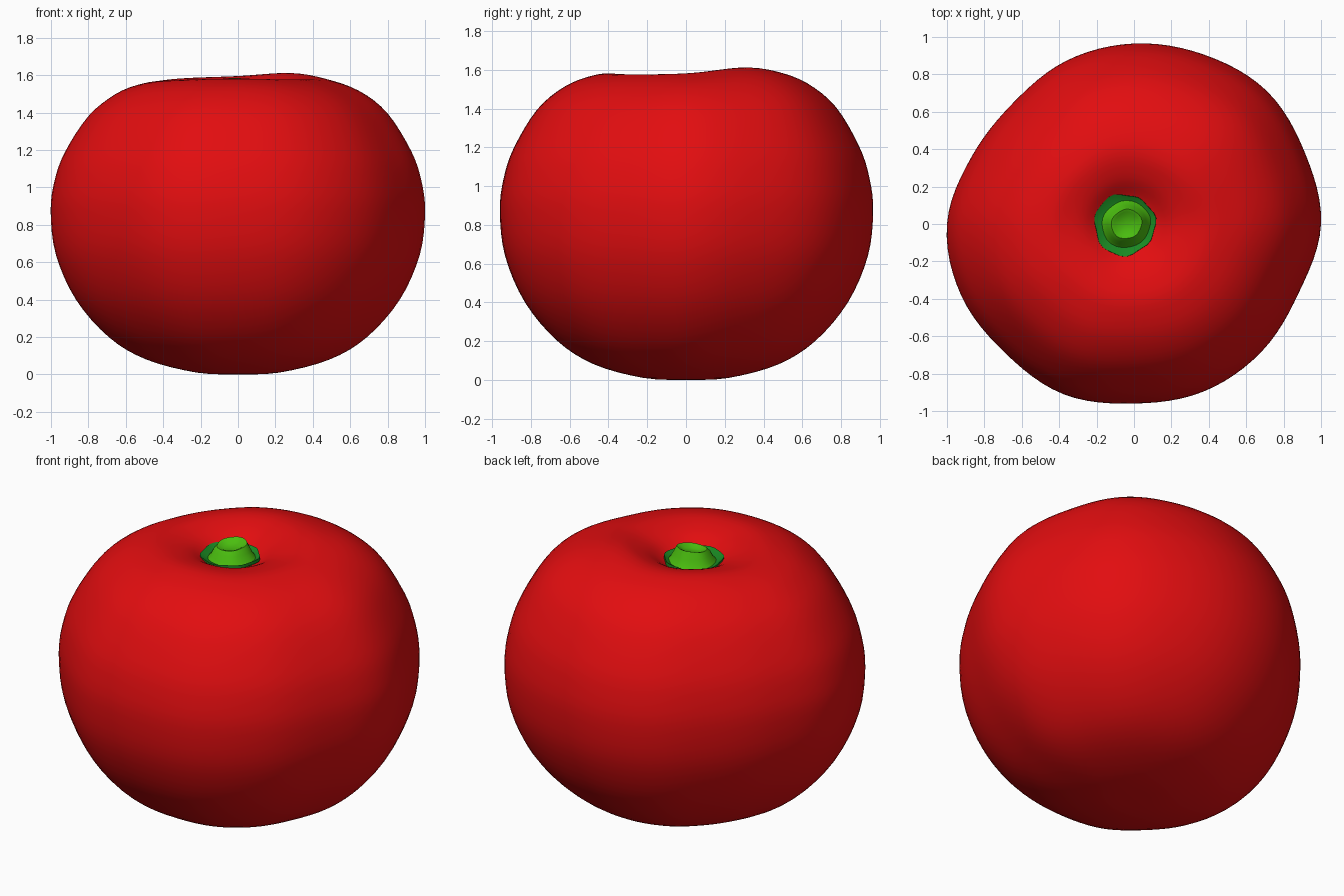
import bpy, bmesh, math

if "Cube" in bpy.data.objects:
    bpy.data.objects.remove(bpy.data.objects["Cube"])

def spline(pts, t, closed=False):
    """Catmull-Rom through tuples; t counts in points."""
    n = len(pts)
    i = int(math.floor(t))
    if not closed:
        i = min(i, n - 2)
    f = t - i
    get = (lambda k: pts[k % n]) if closed else (lambda k: pts[max(0, min(n - 1, k))])
    p0, p1, p2, p3 = (get(i + k) for k in (-1, 0, 1, 2))
    return tuple(0.5 * (2 * b + (c - a) * f + (2 * a - 5 * b + 4 * c - d) * f * f
                        + (3 * b - a - 3 * c + d) * f ** 3)
                 for a, b, c, d in zip(p0, p1, p2, p3))

def material(name, color):
    m = bpy.data.materials.new(name)
    m.diffuse_color = (*color, 1)
    m.use_nodes = True
    m.node_tree.nodes["Principled BSDF"].inputs["Base Color"].default_value = m.diffuse_color
    return m

def lathe(name, profile, sides, place, mat, angle):
    """Revolve (radius, z) from top to bottom; place() bends each point."""
    bm = bmesh.new()
    rings = []
    for r, z in profile:
        if r < 1e-4:
            rings.append([bm.verts.new(place(0, z, 0))])
        else:
            rings.append([bm.verts.new(place(r, z, 2 * math.pi * k / sides))
                          for k in range(sides)])
    for a, b in zip(rings, rings[1:]):
        for k in range(sides):
            j = (k + 1) % sides
            if len(a) == 1:
                bm.faces.new((a[0], b[k], b[j]))
            elif len(b) == 1:
                bm.faces.new((a[k], b[0], a[j]))
            else:
                bm.faces.new((a[k], b[k], b[j], a[j]))
    bmesh.ops.recalc_face_normals(bm, faces=bm.faces)
    me = bpy.data.meshes.new(name)
    bm.to_mesh(me)
    bm.free()
    ob = bpy.data.objects.new(name, me)
    bpy.context.collection.objects.link(ob)
    me.materials.append(mat)
    bpy.ops.object.select_all(action='DESELECT')
    ob.select_set(True)
    bpy.context.view_layer.objects.active = ob
    bpy.ops.object.shade_smooth_by_angle(angle=math.radians(angle))
    return ob

red = material("red_skin", (0.76, 0.004, 0.005))
leaf = material("dark_green", (0.010, 0.25, 0.016))
green = material("light_green", (0.07, 0.52, 0.005))

# Fruit: dimpled profile, uneven outline seen from the top, wavy rim
outline = [(v,) for v in (1.0, .99, 1.005, .98, .965, .945, .915, .94,
                          1.0, 1.0, .975, .985, .96, .97, .965, .955)]
rim = [(v,) for v in (-.005, .025, .008, -.003, -.02, -.012, -.005, -.01)]
profile = [(0, 1.46), (.08, 1.467), (.15, 1.49), (.25, 1.55), (.38, 1.585), (.5, 1.575),
           (.65, 1.52), (.8, 1.4), (.925, 1.2), (.98, 1.04), (1, .87), (.972, .64),
           (.865, .4), (.69, .2), (.49, .08), (.22, .01), (0, 0)]

def fruit_place(r, z, a):
    w = spline(outline, a / (2 * math.pi) * 16, True)[0]
    blend = min(1, r / 0.6)
    rr = r * (1 + (w - 1) * blend)
    x, y = rr * math.cos(a), rr * math.sin(a)
    if z > 0.87:
        lift = min(1, (z - 0.87) / 0.5) * min(1, r / 0.35) ** 2
        z += lift * spline(rim, a / (2 * math.pi) * 8, True)[0]
        x -= 0.04 * max(0, 1 - r / 0.7)
    return x, y, z

steps = 4
fine = [spline(profile, i / steps) for i in range((len(profile) - 1) * steps + 1)]
fine = [(max(0, r), max(0, z)) for r, z in fine]
lathe("fruit", fine, 96, fruit_place, red, 60)

# Calyx: thin ragged collar lying in the dimple
def calyx_place(r, z, a):
    s = 1 + (0.03 * math.sin(3 * a + 1) + 0.03 * math.sin(7 * a)
             + 0.07 * math.cos(a - math.radians(200))) * (r > 0.12)
    return -0.04 + r * s * math.cos(a), r * s * math.sin(a), z

lathe("calyx", [(0, 1.485), (.09, 1.485), (.13, 1.495), (.163, 1.514), (.164, 1.495),
                (.13, 1.475), (0, 1.455)], 32, calyx_place, leaf, 40)

# Stem: short flared stub with a hollowed, uneven top
def stem_place(r, z, a):
    s = 1 + 0.04 * math.sin(2 * a + 0.5) + 0.02 * math.sin(5 * a)
    if z > 1.54:
        z += 0.012 * math.sin(a + 0.3) * r / 0.08
    return -0.04 + r * s * math.cos(a), r * s * math.sin(a), z

lathe("stem", [(0, 1.553), (.045, 1.555), (.065, 1.568), (.08, 1.573), (.1, 1.54),
               (.115, 1.51), (.132, 1.49), (.13, 1.47), (0, 1.465)],
      28, stem_place, green, 35)
